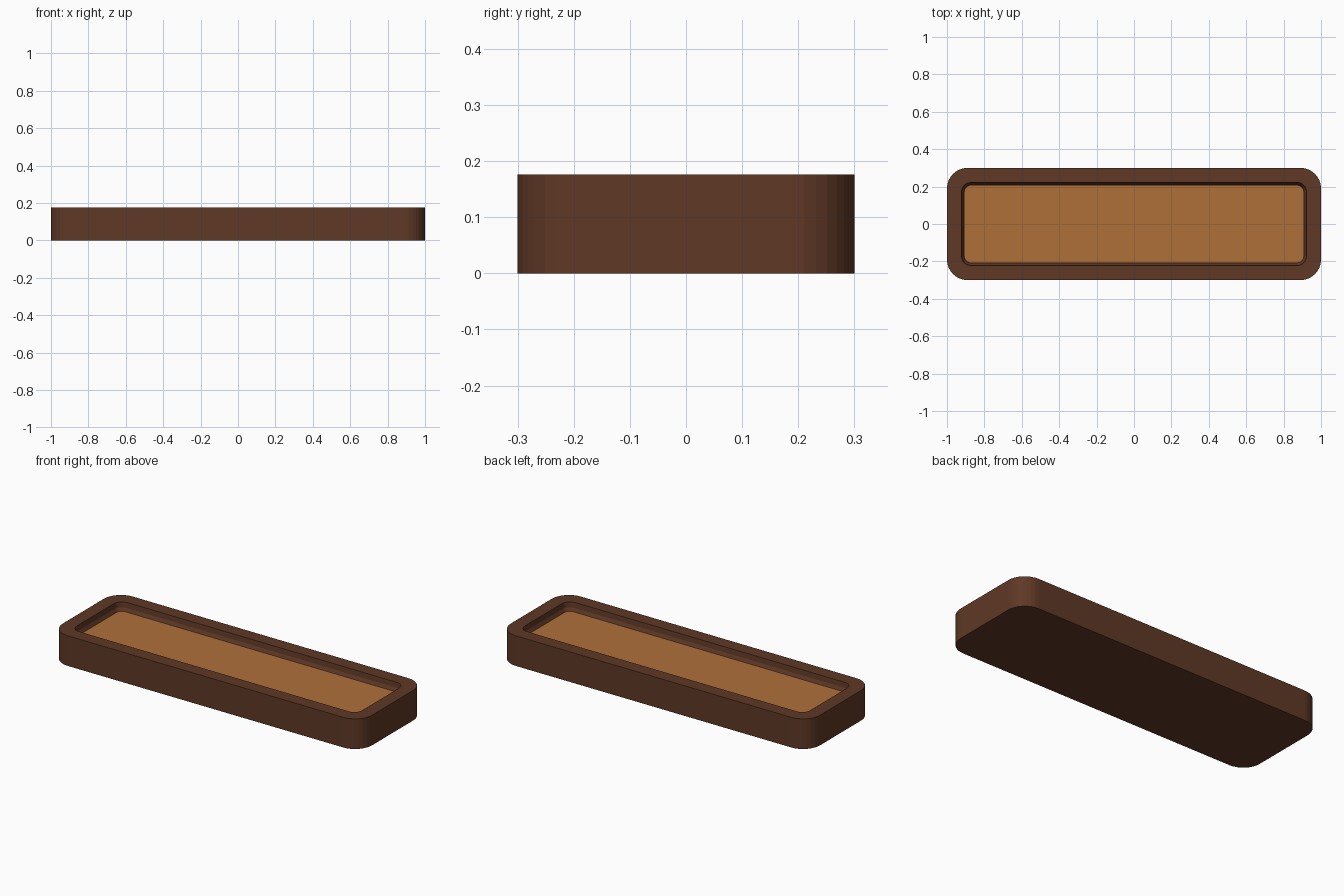
import bpy, bmesh, math

if "Cube" in bpy.data.objects:
    bpy.data.objects.remove(bpy.data.objects["Cube"])


def material(name, rgb):
    m = bpy.data.materials.new(name)
    m.diffuse_color = (*rgb, 1)
    m.use_nodes = True
    m.node_tree.nodes["Principled BSDF"].inputs["Base Color"].default_value = m.diffuse_color
    return m


def ring(bm, hx, hy, r, z, seg=8):
    """Rounded rectangle loop of vertices."""
    vs = []
    for i, (sx, sy) in enumerate([(1, 1), (-1, 1), (-1, -1), (1, -1)]):
        for k in range(seg + 1):
            a = math.pi / 2 * (i + k / seg)
            vs.append(bm.verts.new((sx * (hx - r) + r * math.cos(a),
                                    sy * (hy - r) + r * math.sin(a), z)))
    return vs


def lofted(name, rings, mat):
    """Skin a stack of rounded rectangles and cap both ends."""
    bm = bmesh.new()
    loops = [ring(bm, *r) for r in rings]
    n = len(loops[0])
    for a, b in zip(loops, loops[1:]):
        for i in range(n):
            j = (i + 1) % n
            bm.faces.new((a[i], a[j], b[j], b[i]))
    bm.faces.new(loops[0][::-1])
    bm.faces.new(loops[-1])
    me = bpy.data.meshes.new(name)
    bm.to_mesh(me)
    bm.free()
    me.materials.append(mat)
    ob = bpy.data.objects.new(name, me)
    bpy.context.collection.objects.link(ob)
    return ob


dark = material("dark_wood", (0.115, 0.04, 0.019))
light = material("light_wood", (0.43, 0.16, 0.042))

# Tray body: outer wall, flat rim, recess with a narrow sloped foot
lofted("tray_body", [
    (1.0, 0.3, 0.11, 0.0),
    (1.0, 0.3, 0.11, 0.176),
    (0.922, 0.222, 0.05, 0.176),
    (0.919, 0.219, 0.047, 0.145),
    (0.908, 0.208, 0.038, 0.125),
], dark)

# Inlaid floor panel
lofted("floor_panel", [
    (0.907, 0.207, 0.037, 0.115),
    (0.907, 0.207, 0.037, 0.127),
], light)
